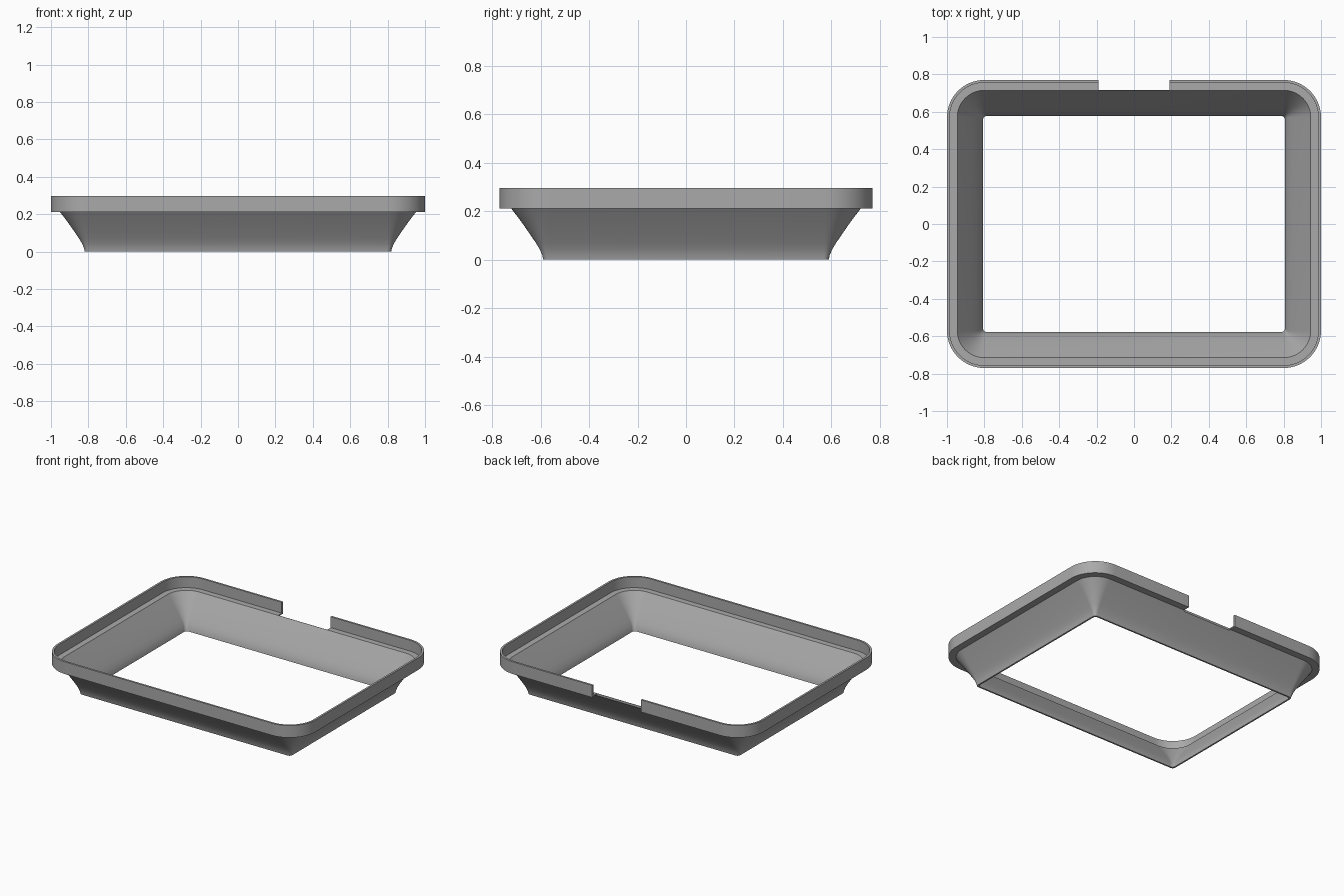
import bpy, bmesh, math

cube = bpy.data.objects.get("Cube")
if cube:
    bpy.data.objects.remove(cube, do_unlink=True)

HALF_X, HALF_Y, RADIUS, STEPS = 1.0, 0.77, 0.2, 14

# Cross-section as (inset from the outer rim, height)
flare = [(.181, 0), (.177, .018), (.167, .042), (.15, .07),
         (.125, .107), (.088, .16)]
rim = [(.048, .212), (0, .212), (0, .297), (.014, .297), (.014, .221), (.055, .221)]
section = flare + rim + [(d + .011, z) for d, z in reversed(flare)]


def rounded_ring(bm, inset, z):
    """Rounded rectangle of vertices at a given inset and height."""
    r = max(.022, RADIUS - inset)
    cx, cy = HALF_X - inset - r, HALF_Y - inset - r
    ring = []
    for corner, (sx, sy) in enumerate([(1, 1), (-1, 1), (-1, -1), (1, -1)]):
        for i in range(STEPS + 1):
            a = (corner + i / STEPS) * math.pi / 2
            ring.append(bm.verts.new((sx * cx + r * math.cos(a),
                                      sy * cy + r * math.sin(a), z)))
    return ring


def finish(bm, name):
    bmesh.ops.recalc_face_normals(bm, faces=bm.faces)
    mesh = bpy.data.meshes.new(name)
    bm.to_mesh(mesh)
    bm.free()
    obj = bpy.data.objects.new(name, mesh)
    bpy.context.collection.objects.link(obj)
    return obj


# Flared frame with its ledge and upright rim
bm = bmesh.new()
rings = [rounded_ring(bm, d, z) for d, z in section]
for k, low in enumerate(rings):
    high = rings[(k + 1) % len(rings)]
    for i in range(len(low)):
        j = (i + 1) % len(low)
        bm.faces.new((low[i], low[j], high[j], high[i]))
frame = finish(bm, "flared_frame")

# Notch through the rim and ledge at the back
bm = bmesh.new()
bmesh.ops.create_cube(bm, size=1)
bmesh.ops.scale(bm, vec=(.38, .2, .2), verts=bm.verts)
bmesh.ops.translate(bm, vec=(0, .817, .306), verts=bm.verts)
cutter = finish(bm, "notch_cutter")
cutter.hide_render = True
cutter.hide_viewport = False

cut = frame.modifiers.new("back_notch", "BOOLEAN")
cut.operation = "DIFFERENCE"
cut.solver = "EXACT"
cut.object = cutter
bpy.context.view_layer.objects.active = frame
frame.select_set(True)
bpy.ops.object.modifier_apply(modifier=cut.name)
bpy.data.objects.remove(cutter, do_unlink=True)

# Plain grey finish
grey = bpy.data.materials.new("mid_grey")
grey.use_nodes = True
colour = (.4, .4, .4, 1)
grey.diffuse_color = colour
grey.node_tree.nodes["Principled BSDF"].inputs["Base Color"].default_value = colour
frame.data.materials.clear()
frame.data.materials.append(grey)
bpy.ops.object.shade_smooth_by_angle(angle=math.radians(30))
